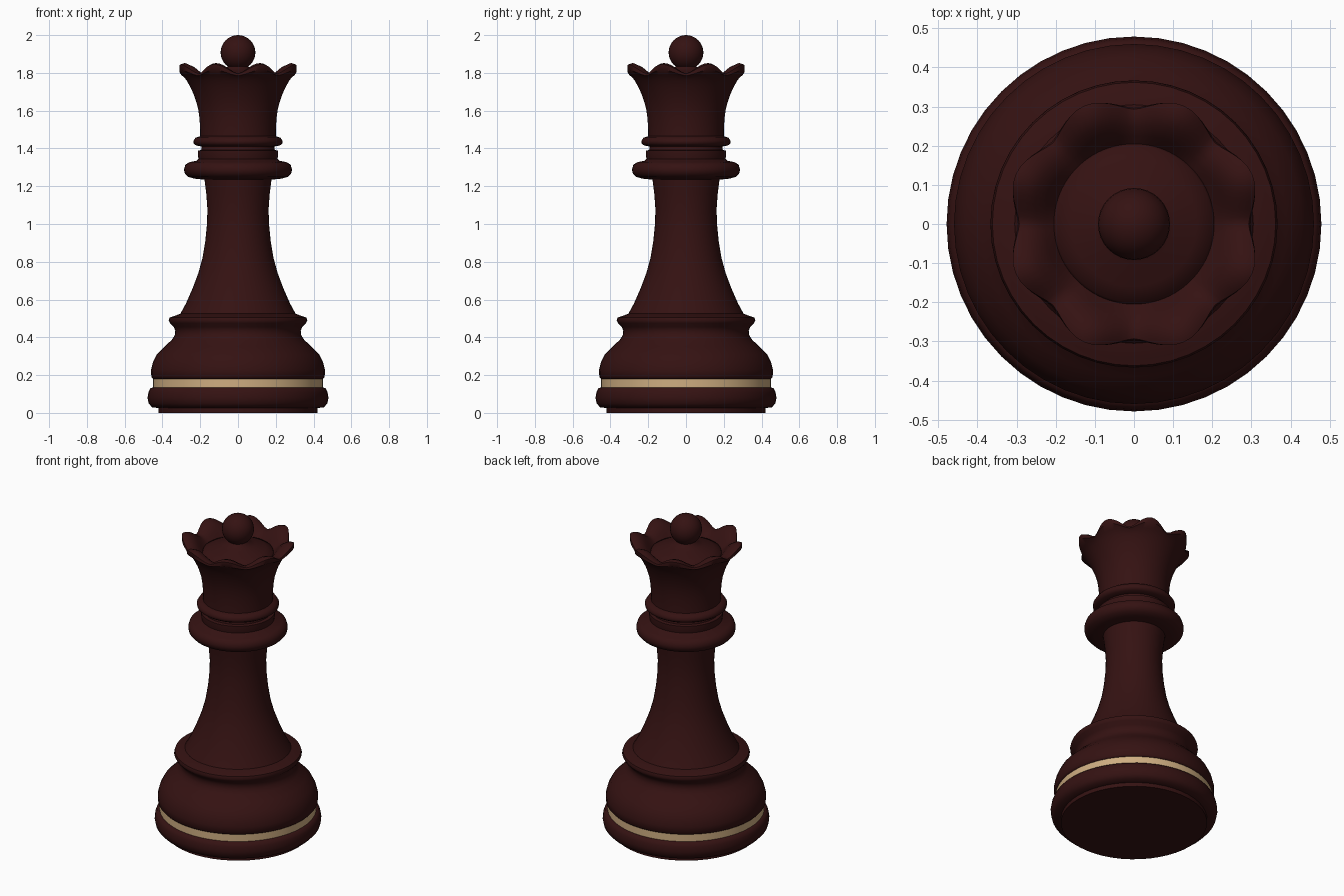
import bpy, bmesh, math

cube = bpy.data.objects.get("Cube")
if cube:
    bpy.data.objects.remove(cube, do_unlink=True)


def material(name, rgb):
    m = bpy.data.materials.new(name)
    m.use_nodes = True
    m.diffuse_color = (*rgb, 1)
    m.node_tree.nodes["Principled BSDF"].inputs["Base Color"].default_value = (*rgb, 1)
    return m


wood = material("dark red wood", (0.035, 0.006, 0.006))
cream = material("cream inlay", (0.62, 0.42, 0.22))


def finish(obj, mat):
    obj.data.materials.append(mat)
    bpy.ops.object.select_all(action='DESELECT')
    obj.select_set(True)
    bpy.context.view_layer.objects.active = obj
    bpy.ops.object.shade_smooth_by_angle(angle=math.radians(50))


def lathe(name, profile, mat, sides=48, shape=None):
    """Spin (radius, height) points round z; shape may vary them with angle."""
    bm = bmesh.new()
    rings = []
    for i, (r, z) in enumerate(profile):
        ring = []
        for k in range(sides):
            a = 2 * math.pi * k / sides
            rr, zz = shape(i, r, z, a) if shape else (r, z)
            ring.append(bm.verts.new((rr * math.cos(a), rr * math.sin(a), zz)))
        rings.append(ring)
    for low, high in zip(rings, rings[1:]):
        for k in range(sides):
            n = (k + 1) % sides
            bm.faces.new((low[k], low[n], high[n], high[k]))
    bm.faces.new(rings[0][::-1])
    bm.faces.new(rings[-1])
    bmesh.ops.recalc_face_normals(bm, faces=bm.faces)
    mesh = bpy.data.meshes.new(name)
    bm.to_mesh(mesh)
    bm.free()
    obj = bpy.data.objects.new(name, mesh)
    bpy.context.collection.objects.link(obj)
    finish(obj, mat)


# Foot with rounded edge
lathe("foot", [(.42, 0), (.42, .025), (.455, .03), (.473, .05), (.479, .08),
               (.474, .11), (.465, .13), (.45, .135)], wood)

# Inlaid band
lathe("inlay_band", [(.45, .135), (.45, .18)], cream)

# Swelling base with lip
lathe("base", [(.45, .18), (.459, .19), (.46, .23), (.45, .27), (.43, .31), (.39, .35),
               (.352, .385), (.335, .41), (.332, .435), (.34, .455), (.36, .475),
               (.367, .49), (.362, .505), (.345, .51), (.305, .525)], wood)

# Tapering stem
lathe("stem", [(.305, .525), (.275, .58), (.24, .66), (.21, .74), (.188, .82),
               (.173, .91), (.164, 1.0), (.162, 1.08), (.168, 1.16), (.178, 1.24)], wood)

# Collar and neck rings
lathe("collar", [(.18, 1.235), (.23, 1.24), (.265, 1.25), (.283, 1.27), (.286, 1.29),
                 (.278, 1.315), (.255, 1.328), (.22, 1.335), (.208, 1.345)], wood)
lathe("neck", [(.208, 1.34), (.213, 1.365), (.213, 1.388), (.195, 1.392), (.192, 1.41)], wood)
lathe("neck_ring", [(.19, 1.41), (.22, 1.415), (.234, 1.425), (.236, 1.44),
                    (.225, 1.457), (.2, 1.465)], wood)

# Scalloped crown: eight rounded points, fading out down the flare
fade = {8: (.008, .01), 9: (.03, .03), 10: (.035, .05), 11: (.03, .055),
        12: (.015, .045), 13: (.005, .02)}


def scallop(i, r, z, a):
    grow, lift = fade.get(i, (0, 0))
    t = (0.5 - 0.5 * math.cos(8 * a)) ** 0.8
    return r + grow * t, z + lift * t


lathe("crown", [(.2, 1.46), (.2, 1.5), (.204, 1.56), (.211, 1.61), (.222, 1.65),
                (.236, 1.69), (.255, 1.73), (.272, 1.76), (.288, 1.78), (.297, 1.785),
                (.293, 1.795), (.275, 1.797), (.248, 1.79), (.225, 1.775), (.205, 1.76),
                (.2, 1.772), (.16, 1.79), (.1, 1.81), (.06, 1.825), (.045, 1.85)],
      wood, 96, scallop)

# Ball finial
bpy.ops.mesh.primitive_uv_sphere_add(segments=32, ring_count=16, radius=.092,
                                     location=(0, 0, 1.908))
ball = bpy.context.object
ball.name = "ball_finial"
finish(ball, wood)
